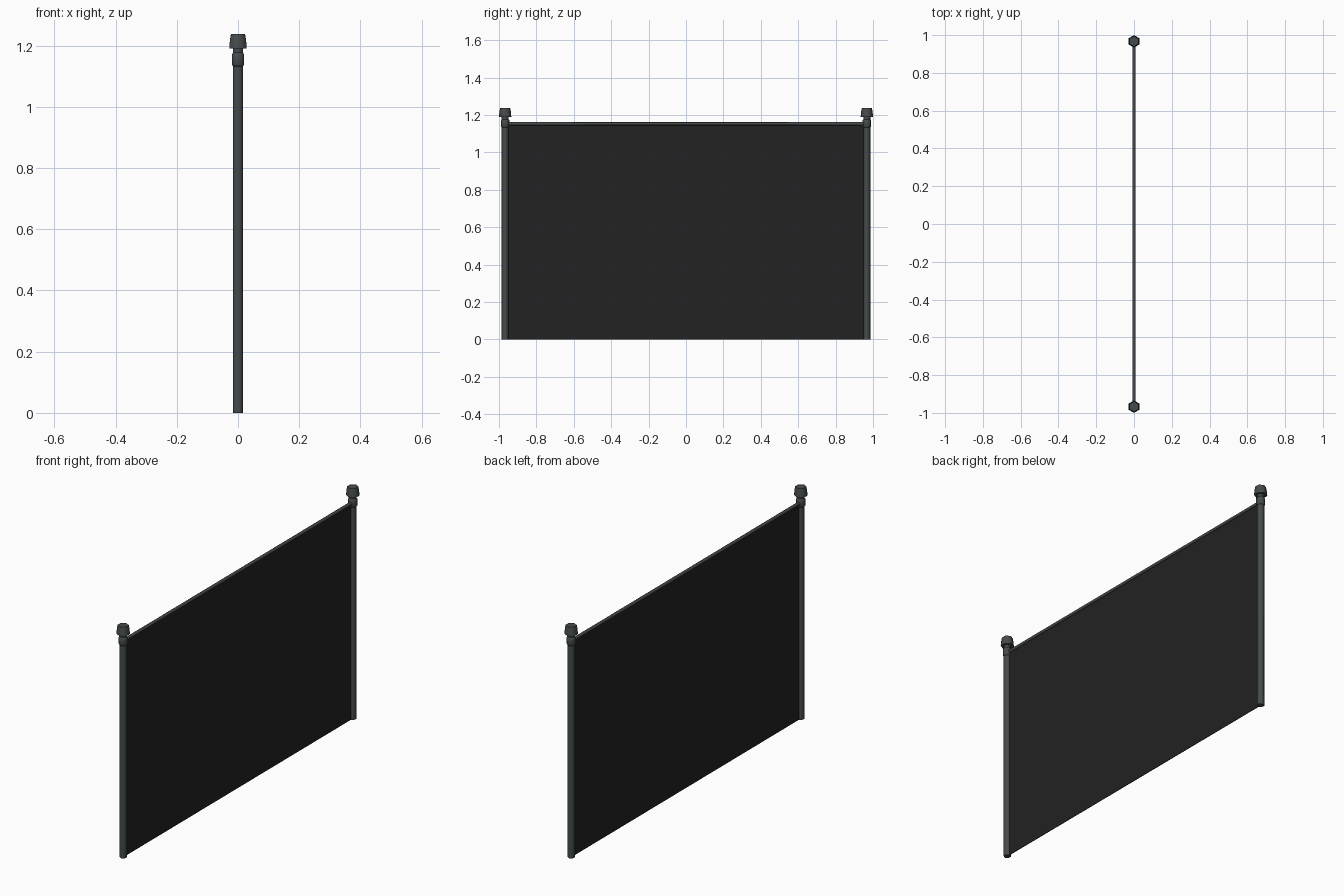
import bpy, bmesh, math

if "Cube" in bpy.data.objects:
    bpy.data.objects.remove(bpy.data.objects["Cube"])

HALF = 0.967  # y distance of each post from the centre


def material(name, rgb):
    m = bpy.data.materials.new(name)
    m.diffuse_color = (*rgb, 1)
    m.use_nodes = True
    m.node_tree.nodes["Principled BSDF"].inputs["Base Color"].default_value = m.diffuse_color
    return m


metal = material("grey metal", (0.062, 0.070, 0.072))
fabric = material("black panel", (0.016, 0.016, 0.016))


def finish(bm, name, mat, smooth=True):
    bmesh.ops.recalc_face_normals(bm, faces=bm.faces)
    mesh = bpy.data.meshes.new(name)
    bm.to_mesh(mesh)
    bm.free()
    mesh.materials.append(mat)
    ob = bpy.data.objects.new(name, mesh)
    bpy.context.collection.objects.link(ob)
    if smooth:
        bpy.ops.object.select_all(action='DESELECT')
        ob.select_set(True)
        bpy.context.view_layer.objects.active = ob
        bpy.ops.object.shade_smooth_by_angle(angle=math.radians(62))
    return ob


def hex_lathe(name, profile, y, mat):
    """Six-sided turned part from (radius, z) points, corners facing +-y."""
    bm = bmesh.new()
    rings = []
    for r, z in profile:
        rings.append([bm.verts.new((r * math.sin(k * math.pi / 3),
                                    y + r * math.cos(k * math.pi / 3), z))
                      for k in range(6)])
    for a, b in zip(rings, rings[1:]):
        for k in range(6):
            j = (k + 1) % 6
            bm.faces.new((a[k], a[j], b[j], b[k]))
    bm.faces.new(rings[0])
    bm.faces.new(rings[-1])
    return finish(bm, name, mat)


# Posts with collar, neck and flared cap at each end
for side, label in ((-1, "front"), (1, "back")):
    y = side * HALF
    hex_lathe(label + "_post", [(0.0182, 0), (0.0182, 1.14)], y, metal)
    hex_lathe(label + "_collar", [(0.019, 1.132), (0.0228, 1.138),
                                  (0.0228, 1.171), (0.019, 1.177)], y, metal)
    hex_lathe(label + "_neck", [(0.0185, 1.170), (0.0185, 1.195)], y, metal)
    hex_lathe(label + "_cap", [(0.033, 1.19), (0.0305, 1.218),
                               (0.027, 1.237)], y, metal)

# Top rail between the posts
bm = bmesh.new()
bmesh.ops.create_cone(bm, cap_ends=True, segments=6, radius1=0.009,
                      radius2=0.009, depth=2 * HALF)
rail = finish(bm, "top_rail", metal)
rail.rotation_euler = (math.pi / 2, 0, 0)
rail.location = (0, 0, 1.153)

# Thin panel hanging from the rail to the ground
bm = bmesh.new()
bmesh.ops.create_cube(bm, size=1)
for v in bm.verts:
    v.co = (v.co.x * 0.003, v.co.y * 2 * HALF, (v.co.z + 0.5) * 1.15)
finish(bm, "panel", fabric, smooth=False)
